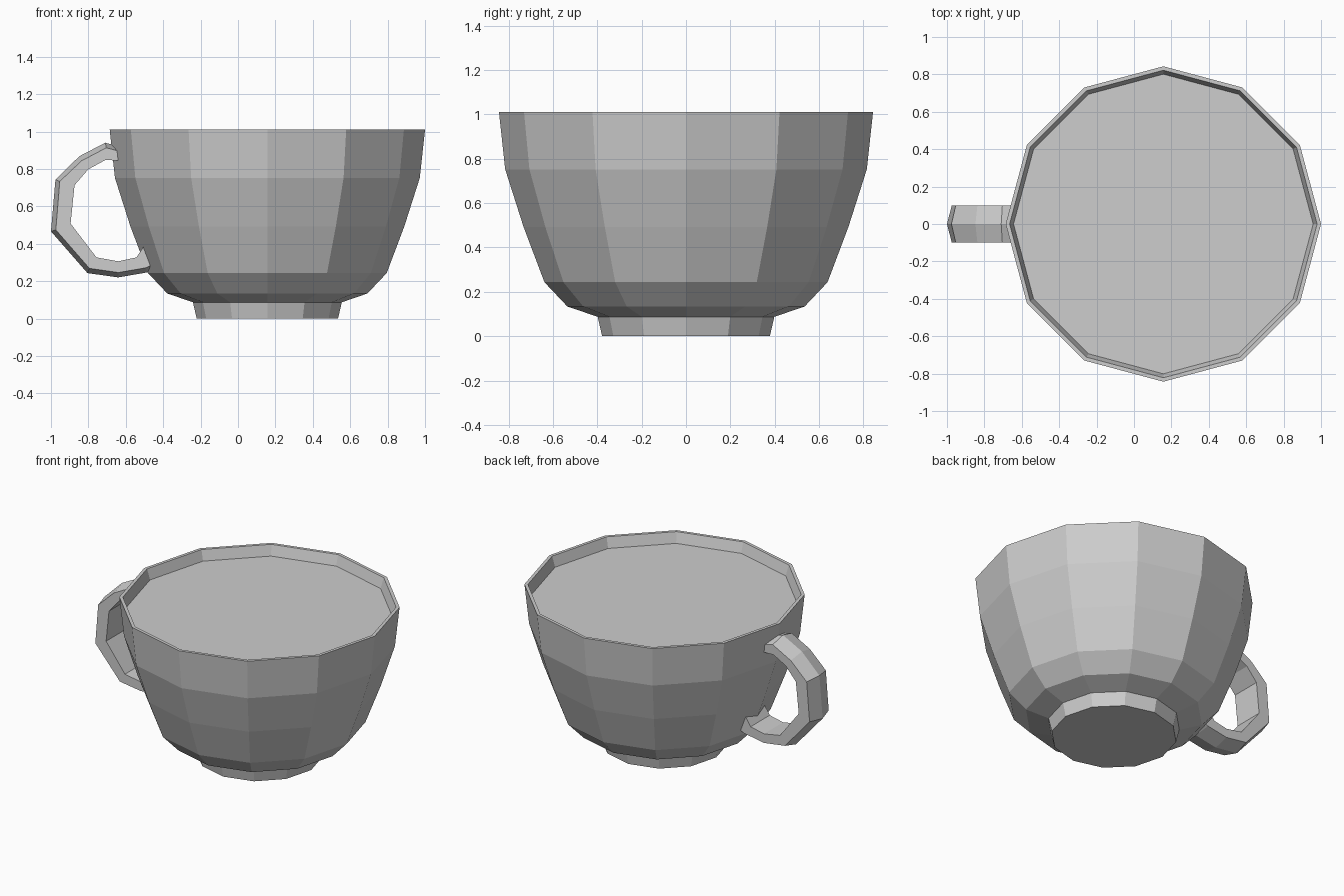
import bpy
import bmesh
from math import cos, sin, tau

SIDES = 12
CENTRE_X = 0.157

if "Cube" in bpy.data.objects:
    bpy.data.objects.remove(bpy.data.objects["Cube"])

grey = bpy.data.materials.new("plain_grey")
grey.use_nodes = True
grey.diffuse_color = (0.61, 0.61, 0.61, 1)
grey.node_tree.nodes["Principled BSDF"].inputs["Base Color"].default_value = grey.diffuse_color


def loft(name, rings):
    """Skin a list of closed rings and cap both ends."""
    bm = bmesh.new()
    loops = [[bm.verts.new(p) for p in ring] for ring in rings]
    for a, b in zip(loops, loops[1:]):
        for i in range(len(a)):
            j = (i + 1) % len(a)
            bm.faces.new((a[i], a[j], b[j], b[i]))
    bm.faces.new(loops[0][::-1])
    bm.faces.new(loops[-1])
    bmesh.ops.recalc_face_normals(bm, faces=bm.faces)
    mesh = bpy.data.meshes.new(name)
    bm.to_mesh(mesh)
    bm.free()
    mesh.materials.append(grey)
    obj = bpy.data.objects.new(name, mesh)
    bpy.context.collection.objects.link(obj)
    return obj


def circle(radius, z):
    angles = [tau * i / SIDES for i in range(SIDES)]
    return [(CENTRE_X + radius * cos(a), radius * sin(a), z) for a in angles]


# Cup: foot, bowl, rim, inner lip and the flat filled surface
cup_profile = [(0.378, 0), (0.398, 0.087), (0.535, 0.134), (0.638, 0.243), (0.732, 0.492),
               (0.815, 0.752), (0.843, 1.01), (0.822, 1.01), (0.801, 0.942)]
loft("cup", [circle(r, z) for r, z in cup_profile])

# Handle: five-sided section with a low ridge along the outside
# Each row gives ridge, shoulder and inner points as x, z
handle_path = [
    ((-0.60, 0.91), (-0.60, 0.885), (-0.60, 0.845)),
    ((-0.71, 0.94), (-0.704, 0.913), (-0.71, 0.847)),
    ((-0.848, 0.868), (-0.837, 0.843), (-0.80, 0.798)),
    ((-0.976, 0.743), (-0.953, 0.733), (-0.874, 0.713)),
    ((-1.0, 0.466), (-0.974, 0.474), (-0.895, 0.508)),
    ((-0.805, 0.243), (-0.794, 0.268), (-0.757, 0.327)),
    ((-0.64, 0.22), (-0.64, 0.246), (-0.64, 0.306)),
    ((-0.484, 0.247), (-0.495, 0.271), (-0.543, 0.327)),
    ((-0.43, 0.263), (-0.45, 0.29), (-0.505, 0.384)),
]
HALF = 0.1


def section(ridge, shoulder, inner):
    points = [(ridge, 0), (shoulder, HALF), (inner, HALF), (inner, -HALF), (shoulder, -HALF)]
    return [(p[0], y, p[1]) for p, y in points]


loft("handle", [section(*row) for row in handle_path])
